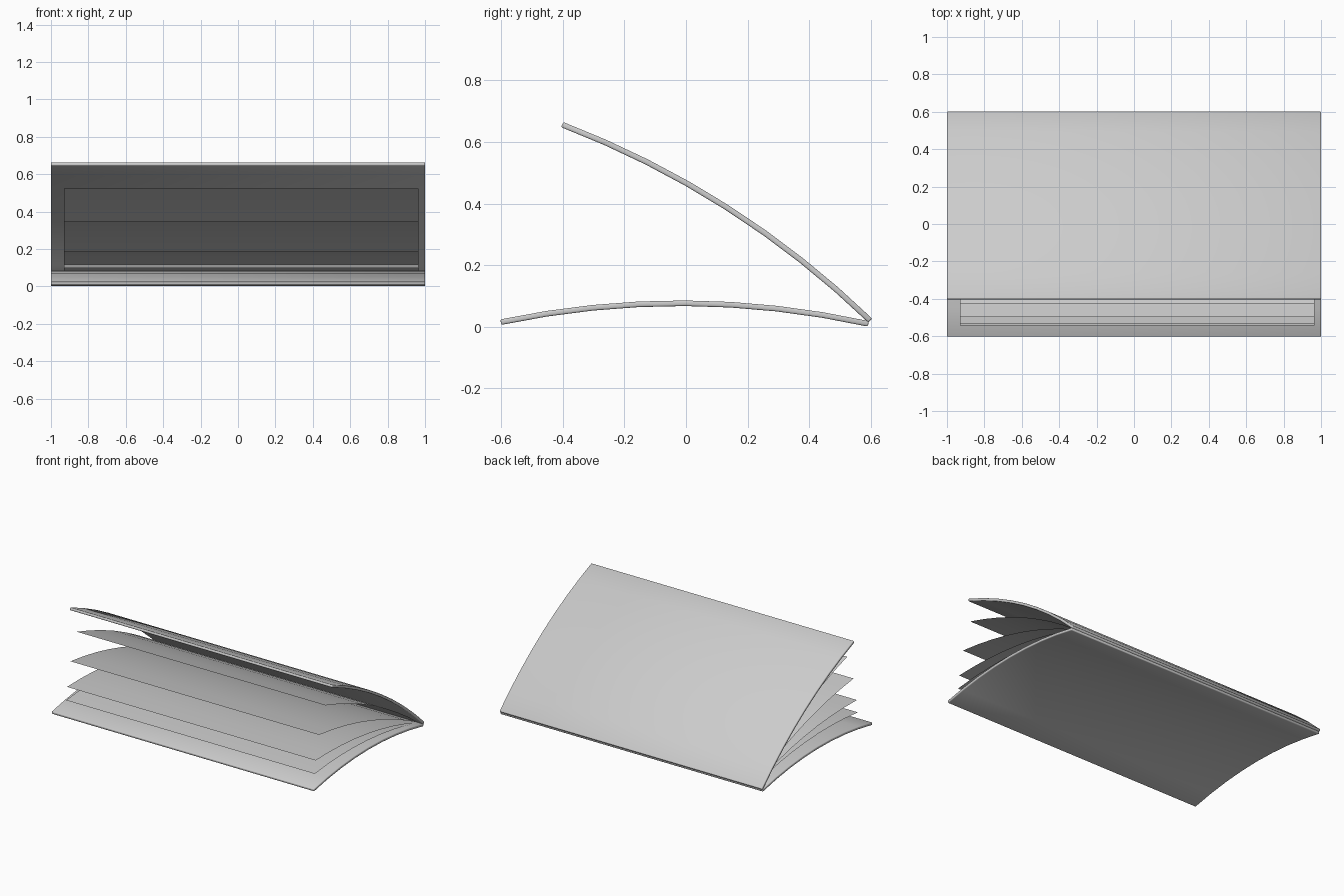
import bpy, math

if "Cube" in bpy.data.objects:
    bpy.data.objects.remove(bpy.data.objects["Cube"])

def arc_points(hinge, tip, sag, n):
    """Shallow arch from hinge to tip in the y-z plane, bulging upward."""
    dy, dz = tip[0] - hinge[0], tip[1] - hinge[1]
    length = math.hypot(dy, dz)
    ny, nz = dz / length, -dy / length
    pts = []
    for i in range(n + 1):
        t = i / n
        b = 4 * sag * t * (1 - t)
        pts.append((hinge[0] + dy * t + ny * b, hinge[1] + dz * t + nz * b))
    return pts

def sheet(name, pts, x0, x1):
    """Sweep a y-z curve along x."""
    verts = [(x, y, z) for y, z in pts for x in (x0, x1)]
    faces = [(2 * i, 2 * i + 1, 2 * i + 3, 2 * i + 2) for i in range(len(pts) - 1)]
    me = bpy.data.meshes.new(name)
    me.from_pydata(verts, [], faces)
    for p in me.polygons:
        p.use_smooth = True
    ob = bpy.data.objects.new(name, me)
    bpy.context.collection.objects.link(ob)
    return ob

def cover(name, hinge, tip, sag):
    ob = sheet(name, arc_points(hinge, tip, sag, 8), -1, 1)
    sol = ob.modifiers.new("thickness", 'SOLIDIFY')
    sol.thickness = 0.018
    sol.offset = 0
    bev = ob.modifiers.new("soft_edges", 'BEVEL')
    bev.width = 0.005
    bev.segments = 2
    bev.limit_method = 'ANGLE'
    bev.angle_limit = math.radians(40)
    return ob

# Covers hinged at the back
cover("bottom_cover", (0.592, 0.0095), (-0.601, 0.015), 0.064)
cover("top_cover", (0.598, 0.020), (-0.402, 0.656), 0.06)

# Fanned pages, offset slightly toward +x
for i, angle in enumerate((4.0, 8.5, 16.9, 26.5)):
    a = math.radians(angle)
    tip = (0.59 - 1.135 * math.cos(a), 0.018 + 1.135 * math.sin(a))
    sheet(f"page_{i + 1}", arc_points((0.59, 0.018), tip, 0.052, 8), -0.93, 0.965)
